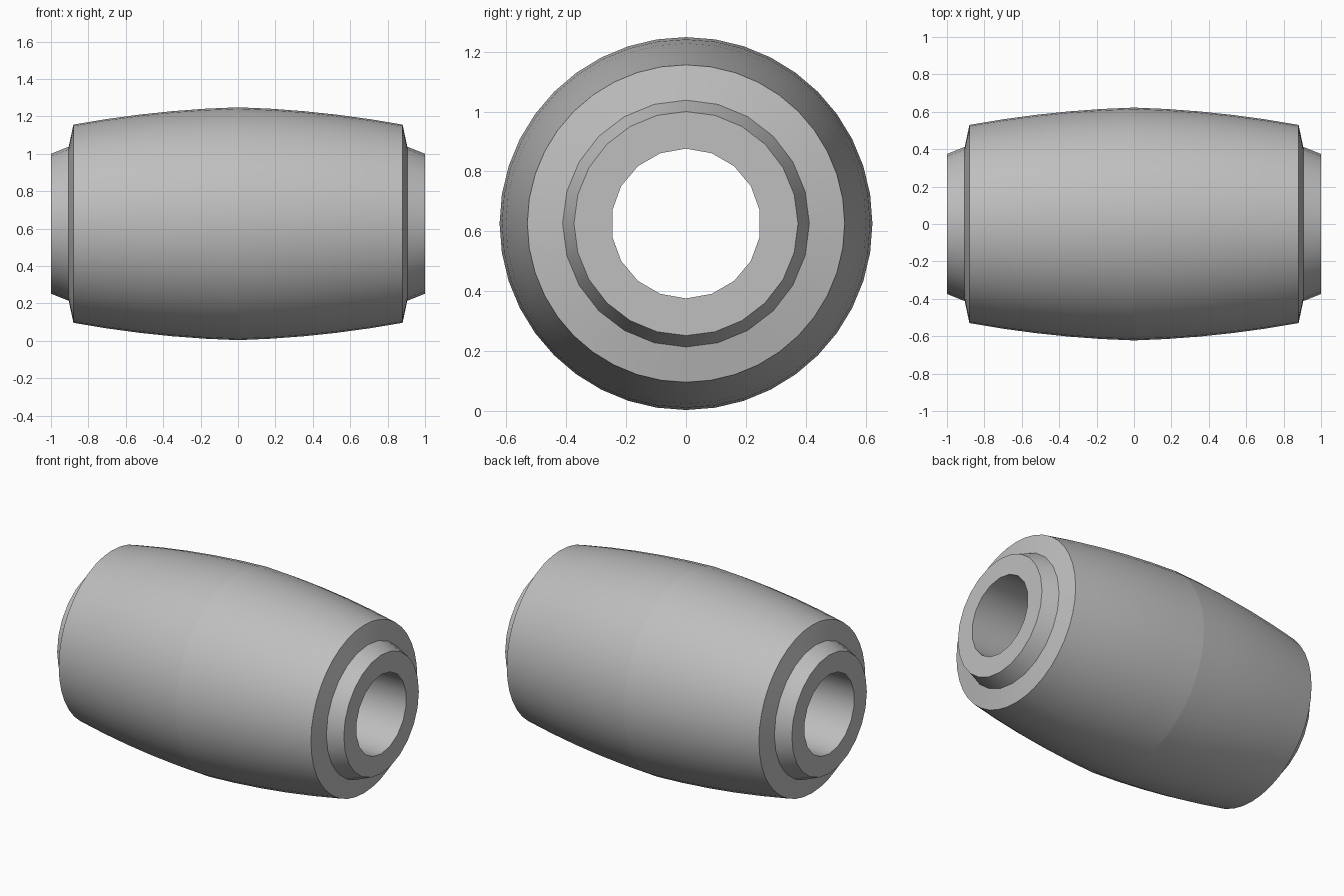
import bpy, bmesh, math

cube = bpy.data.objects.get("Cube")
if cube:
    bpy.data.objects.remove(cube)

CENTRE_Z = 0.626
HALF_LENGTH = 0.88

grey = bpy.data.materials.new("light grey")
grey.use_nodes = True
colour = (0.52, 0.52, 0.52, 1)
grey.diffuse_color = colour
grey.node_tree.nodes["Principled BSDF"].inputs["Base Color"].default_value = colour


def barrel_radius(x):
    """Gently bowed side with a faint ridge at mid length."""
    return 0.6225 - 0.0287 * abs(x) - 0.087 * x * x


def ring(bm, x, radius, sides):
    """Closed loop of edges around the long axis."""
    turn = 2 * math.pi / sides
    verts = [bm.verts.new((x, radius * math.sin(i * turn),
                           CENTRE_Z + radius * math.cos(i * turn)))
             for i in range(sides)]
    return [bm.edges.new((verts[i], verts[(i + 1) % sides])) for i in range(sides)]


# Half section: barrel, sloped shoulder, tapered collar, end face
steps = 5
half = [(HALF_LENGTH * i / steps, barrel_radius(HALF_LENGTH * i / steps), 40)
        for i in range(1, steps + 1)]
half += [(0.905, 0.412, 24), (1.0, 0.374, 24), (1.0, 0.25, 18)]
mirrored = [(-x, r, n) for x, r, n in reversed(half)]
section = mirrored + [(0, barrel_radius(0), 40)] + half

# Join neighbouring rings; the last joins the first to form the bore
bm = bmesh.new()
rings = [ring(bm, *s) for s in section]
for a, b in zip(rings, rings[1:] + rings[:1]):
    bmesh.ops.bridge_loops(bm, edges=a + b)
for edge in rings[len(half)]:
    edge.smooth = False
bmesh.ops.recalc_face_normals(bm, faces=bm.faces)

mesh = bpy.data.meshes.new("barrel_bushing")
bm.to_mesh(mesh)
bm.free()
mesh.materials.append(grey)
bushing = bpy.data.objects.new("barrel_bushing", mesh)
bpy.context.collection.objects.link(bushing)

bpy.ops.object.select_all(action="DESELECT")
bushing.select_set(True)
bpy.context.view_layer.objects.active = bushing
bpy.ops.object.shade_smooth_by_angle(angle=math.radians(25))
